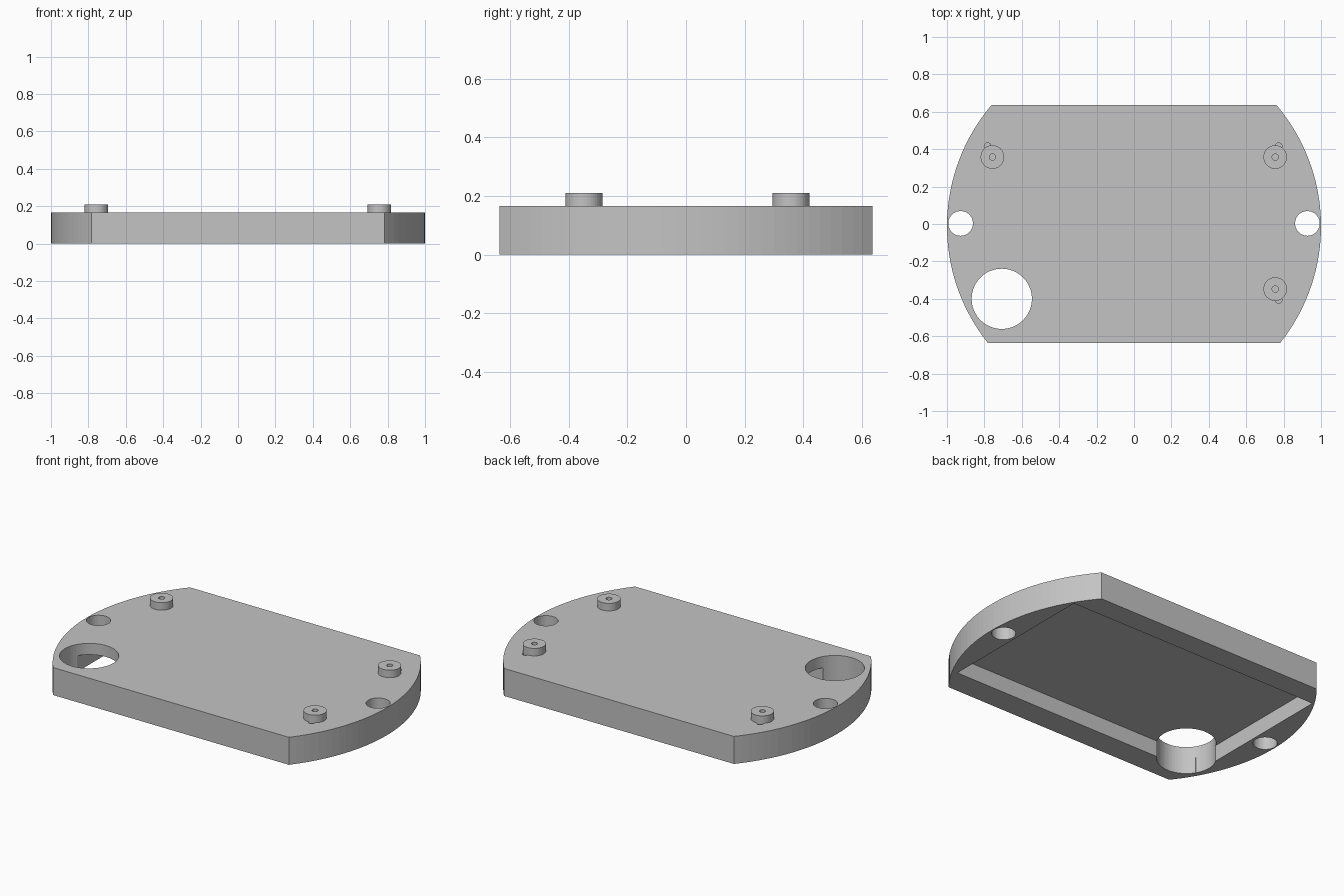
import bpy
import bmesh
from math import asin, cos, sin, pi

if "Cube" in bpy.data.objects:
    bpy.data.objects.remove(bpy.data.objects["Cube"], do_unlink=True)

THICK, POCKET, STUD_TOP = 0.165, 0.097, 0.21
HALF_DEPTH, ARC_Y = 0.635, -0.012

grey = bpy.data.materials.new("plain grey")
grey.use_nodes = True
grey.diffuse_color = (0.55, 0.55, 0.55, 1)
grey.node_tree.nodes["Principled BSDF"].inputs["Base Color"].default_value = grey.diffuse_color


def prism(name, outline, z0, z1):
    """Closed flat-sided solid from an anticlockwise outline."""
    bm = bmesh.new()
    base = bm.faces.new([bm.verts.new((x, y, z0)) for x, y in outline])
    new = bmesh.ops.extrude_face_region(bm, geom=[base])["geom"]
    top = [v for v in new if isinstance(v, bmesh.types.BMVert)]
    bmesh.ops.translate(bm, verts=top, vec=(0, 0, z1 - z0))
    bmesh.ops.recalc_face_normals(bm, faces=bm.faces)
    mesh = bpy.data.meshes.new(name)
    bm.to_mesh(mesh)
    bm.free()
    mesh.materials.append(grey)
    obj = bpy.data.objects.new(name, mesh)
    bpy.context.collection.objects.link(obj)
    return obj


def cylinder(name, x, y, radius, z0, z1, sides=48):
    ring = [(x + radius * cos(2 * pi * i / sides), y + radius * sin(2 * pi * i / sides))
            for i in range(sides)]
    return prism(name, ring, z0, z1)


def cut(target, cutter):
    """Subtract the cutter from the target, then discard it."""
    cutter.hide_render = True
    mod = target.modifiers.new("cut", 'BOOLEAN')
    mod.operation, mod.solver, mod.object = 'DIFFERENCE', 'EXACT', cutter
    bpy.context.view_layer.objects.active = target
    bpy.ops.object.modifier_apply(modifier=mod.name)
    bpy.data.objects.remove(cutter, do_unlink=True)


# Plate outline: unit circle trimmed flat at front and back
low, high = asin(-HALF_DEPTH - ARC_Y), asin(HALF_DEPTH - ARC_Y)
steps = 32
angles = [low + (high - low) * i / steps for i in range(steps + 1)]
arc = [(cos(a), ARC_Y + sin(a)) for a in angles]
outline = arc + [(-x, y) for x, y in reversed(arc)]
plate = prism("base_plate", outline, 0, THICK)

# Rectangular recess underneath
px, y0, y1 = 0.845, -0.485, 0.5
cut(plate, prism("pocket_cutter", [(-px, y0), (px, y0), (px, y1), (-px, y1)], -0.1, POCKET))

# Large corner opening and the two side screw holes
cut(plate, cylinder("opening_cutter", -0.707, -0.4, 0.161, -0.1, 0.3, 64))
for x in (-0.927, 0.927):
    cut(plate, cylinder("screw_hole_cutter", x, 0.003, 0.066, -0.1, 0.3))

# Three studs with pilot holes, each beside a small dimple in the plate
studs = {
    "back_right_stud": (-0.757, 0.358, -0.783, 0.416),
    "back_left_stud": (0.755, 0.358, 0.773, 0.416),
    "front_left_stud": (0.755, -0.348, 0.773, -0.406),
}
for name, (x, y, dx, dy) in studs.items():
    cut(plate, cylinder("dimple_cutter", dx, dy, 0.018, THICK - 0.015, 0.3, 16))
    stud = cylinder(name, x, y, 0.063, THICK - 0.02, STUD_TOP)
    cut(stud, cylinder("pilot_cutter", x, y, 0.017, THICK, 0.3, 20))
